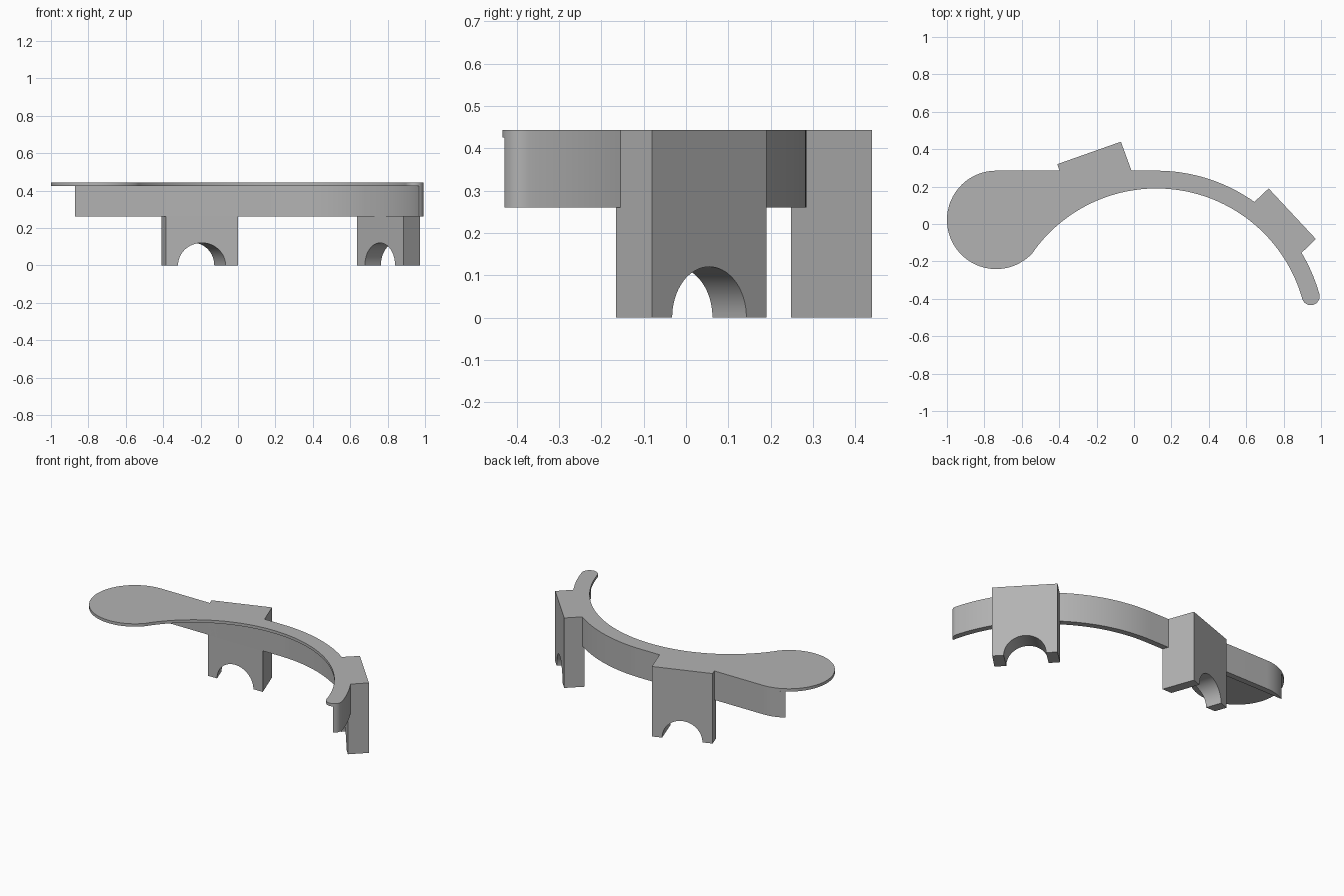
import bpy
import bmesh
from math import cos, sin, radians, degrees, atan2, sqrt, hypot
from mathutils import Vector

cube = bpy.data.objects.get("Cube")
if cube:
    bpy.data.objects.remove(cube, do_unlink=True)

grey = bpy.data.materials.new("plain grey")
grey.use_nodes = True
grey.diffuse_color = (0.45, 0.45, 0.45, 1)
grey.node_tree.nodes["Principled BSDF"].inputs["Base Color"].default_value = (0.45, 0.45, 0.45, 1)

# Shared dimensions
TOP, PLATE_BOTTOM, WALL_BOTTOM = 0.443, 0.425, 0.26
BOW = Vector((0.12, -0.62))
R_OUT, R_WALL, R_IN = 0.905, 0.868, 0.81
DISC = Vector((-0.737, 0.022))
R_DISC = 0.263
TIP_ANGLE = 15.8


def arc(center, radius, start, end, steps):
    """Points on an arc, angles in degrees."""
    angles = [radians(start + (end - start) * i / steps) for i in range(steps + 1)]
    return [center + radius * Vector((cos(a), sin(a))) for a in angles]


def prism(name, outline, bottom, top):
    """Extrude a plan outline between two heights."""
    bm = bmesh.new()
    face = bm.faces.new([bm.verts.new((p.x, p.y, bottom)) for p in outline])
    ext = bmesh.ops.extrude_face_region(bm, geom=[face])
    verts = [v for v in ext["geom"] if isinstance(v, bmesh.types.BMVert)]
    bmesh.ops.translate(bm, verts=verts, vec=(0, 0, top - bottom))
    bmesh.ops.recalc_face_normals(bm, faces=bm.faces[:])
    mesh = bpy.data.meshes.new(name)
    bm.to_mesh(mesh)
    bm.free()
    mesh.materials.append(grey)
    obj = bpy.data.objects.new(name, mesh)
    bpy.context.collection.objects.link(obj)
    return obj


def smooth(obj):
    bpy.ops.object.select_all(action="DESELECT")
    obj.select_set(True)
    bpy.context.view_layer.objects.active = obj
    bpy.ops.object.shade_smooth_by_angle(angle=radians(30))


# Top plate: round pad flowing into a bowed strip with a rounded tip
to_pad = DISC - BOW
pad_angle = degrees(atan2(to_pad.y, to_pad.x))
tip_radius = (R_OUT - R_IN) / 2
tip = arc(BOW, (R_OUT + R_IN) / 2, TIP_ANGLE, TIP_ANGLE, 1)[0]
outer_arc = arc(BOW, R_OUT, 90, TIP_ANGLE, 48)
tip_arc = arc(tip, tip_radius, TIP_ANGLE, TIP_ANGLE - 180, 16)
inner_arc = arc(BOW, R_IN, TIP_ANGLE, pad_angle, 72)
pad_arc = arc(DISC, R_DISC, pad_angle - 180, -270, 64)
plate = prism("top_plate", outer_arc + tip_arc[1:-1] + inner_arc + pad_arc[1:],
              PLATE_BOTTOM, TOP)
smooth(plate)

# Thin wall below the outer edge of the plate
inner_y = BOW.y + R_WALL
rise = inner_y - DISC.y
start = degrees(atan2(rise, -sqrt(R_DISC ** 2 - rise ** 2)))
wall_tip = [p for p in tip_arc[1:] if (p - BOW).length > R_WALL]
last = wall_tip[-1] - BOW
end_angle = degrees(atan2(last.y, last.x))
wall_outline = (arc(DISC, R_DISC, start, 90, 8) + outer_arc + wall_tip
                + arc(BOW, R_WALL, end_angle, 90, 48))
wall = prism("edge_wall", wall_outline, WALL_BOTTOM, PLATE_BOTTOM)
smooth(wall)


# Two feet, each with an arched opening square to its outer face
def foot(name, corners):
    pts = [Vector(c) for c in corners]
    obj = prism(name, pts, 0, TOP)
    along = (pts[1] - pts[0]).normalized()
    middle = (pts[0] + pts[1]) / 2
    bpy.ops.mesh.primitive_cylinder_add(
        vertices=64, radius=0.12, depth=1, location=(middle.x, middle.y, 0),
        rotation=(radians(90), 0, atan2(along.y, along.x)))
    cutter = bpy.context.object
    cutter.hide_render = True
    cutter.data.materials.append(grey)
    mod = obj.modifiers.new("arch", "BOOLEAN")
    mod.operation, mod.solver, mod.object = "DIFFERENCE", "EXACT", cutter
    bpy.context.view_layer.objects.active = obj
    bpy.ops.object.modifier_apply(modifier=mod.name)
    bpy.data.objects.remove(cutter, do_unlink=True)
    smooth(obj)


foot("back_foot", [(-0.41, 0.32), (-0.07, 0.44), (0.0, inner_y), (-0.385, inner_y)])
foot("left_foot", [(0.72, 0.19), (0.972, -0.08), (0.885, -0.165), (0.635, 0.11)])
